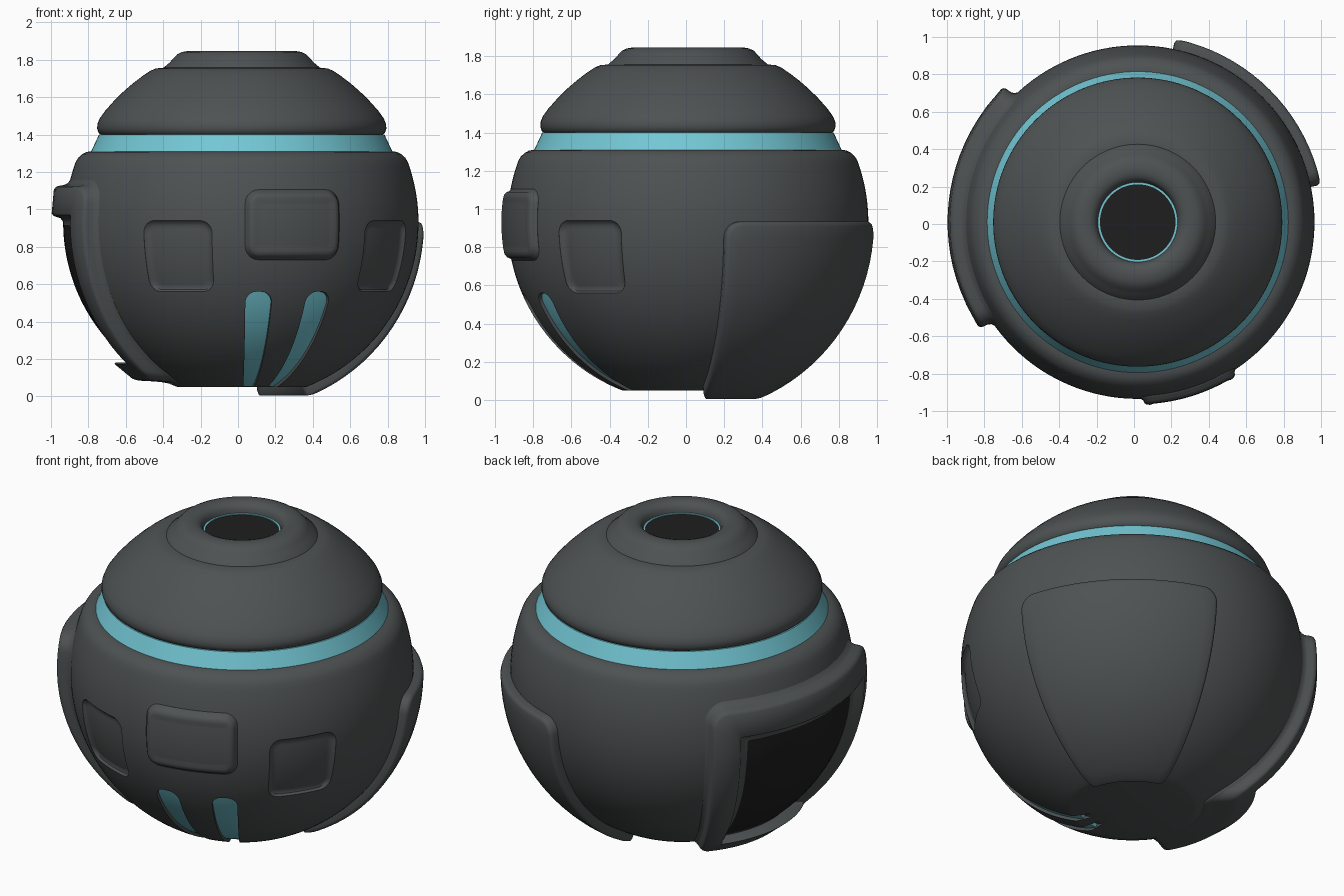
import bpy, bmesh, math
from mathutils import Vector, Matrix

if "Cube" in bpy.data.objects:
    bpy.data.objects.remove(bpy.data.objects["Cube"])

CX, CY, ZC = 0.02, 0.01, 0.93      # centre of the round hull
R0 = 0.945                         # hull radius


def material(name, rgb):
    m = bpy.data.materials.new(name)
    m.diffuse_color = (*rgb, 1)
    m.use_nodes = True
    m.node_tree.nodes["Principled BSDF"].inputs["Base Color"].default_value = m.diffuse_color
    return m


GREY = material("dark_grey", (0.076, 0.084, 0.086))
TEAL = material("teal", (0.17, 0.57, 0.66))
BLACK = material("black", (0.013, 0.013, 0.013))


def finish(name, bm, mats):
    bmesh.ops.remove_doubles(bm, verts=bm.verts, dist=1e-5)
    bmesh.ops.recalc_face_normals(bm, faces=bm.faces)
    me = bpy.data.meshes.new(name)
    bm.to_mesh(me)
    bm.free()
    ob = bpy.data.objects.new(name, me)
    bpy.context.collection.objects.link(ob)
    for m in mats:
        me.materials.append(m)
    return ob


def smooth(ob, angle=35):
    bpy.ops.object.select_all(action='DESELECT')
    ob.select_set(True)
    bpy.context.view_layer.objects.active = ob
    bpy.ops.object.shade_smooth_by_angle(angle=math.radians(angle))


def lathe(name, profile, mat, steps=128):
    """Revolve (radius, height) points around the vertical axis."""
    bm = bmesh.new()
    vs = [bm.verts.new((CX + r, CY, z)) for r, z in profile]
    es = [bm.edges.new(p) for p in zip(vs, vs[1:])]
    bmesh.ops.spin(bm, geom=vs + es, cent=(CX, CY, 0), axis=(0, 0, 1),
                   angle=math.tau, steps=steps, use_duplicate=False)
    return finish(name, bm, [mat])


def pad(name, az, half, z0, z1, loops, corner, mats, lat_min=-69):
    """Rounded-rectangle solid wrapped on the sphere.
    loops = (inset, radius) pairs from the base to the face; the face is
    filled with shrinking loops and takes the last material."""
    bm = bmesh.new()

    def ring(inset, R, s=1.0):
        lo = max(math.asin(max(-1, (z0 - ZC) / R)), math.radians(lat_min))
        hi = math.asin((z1 - ZC) / R)
        hw = math.radians(half) - inset
        hh = (hi - lo) / 2 - inset
        c = min(max(corner - inset, 0.015), hw, hh)
        arcs = []
        for k, (sx, sy) in enumerate(((1, 1), (-1, 1), (-1, -1), (1, -1))):
            arcs.append([Vector((sx * (hw - c) + c * math.cos((k + i / 7) * math.pi / 2),
                                 sy * (hh - c) + c * math.sin((k + i / 7) * math.pi / 2)))
                         for i in range(8)])
        pts = []
        for k in range(4):
            a, b = arcs[k][-1], arcs[(k + 1) % 4][0]
            pts += arcs[k] + [a.lerp(b, i / 16) for i in range(1, 16)]
        out = []
        for p in pts:
            lat, t = (lo + hi) / 2 + p.y * s, math.radians(az) + p.x * s
            r = R * math.cos(lat)
            out.append(bm.verts.new((CX + r * math.cos(t), CY + r * math.sin(t),
                                     ZC + R * math.sin(lat))))
        return out

    rings = [ring(*l) for l in loops]
    walls = len(rings) - 1
    rings += [ring(*loops[-1], 1 - i / 10) for i in range(1, 10)]
    n = len(rings[0])
    bm.faces.new(rings[0])
    for k, (a, b) in enumerate(zip(rings, rings[1:])):
        for i in range(n):
            f = bm.faces.new((a[i], a[(i + 1) % n], b[(i + 1) % n], b[i]))
            f.material_index = len(mats) - 1 if k >= walls else 0
    f = bm.faces.new(rings[-1])
    f.material_index = len(mats) - 1
    return finish(name, bm, mats)


# Round hull, flat underneath, rounded shoulder on top
hull = [(0, 0.05), (0.34, 0.05)]
for i in range(49):
    a = math.radians(-68.3 + i * (68.3 + 20) / 48)
    hull.append((R0 * math.cos(a), ZC + R0 * math.sin(a)))
hull += [(0.875, 1.275), (0.853, 1.295), (0.83, 1.307), (0.80, 1.31), (0, 1.31)]
body = lathe("hull", hull, GREY)

FRONT = -72.7                      # direction the front details face

# Recesses cut in the hull: two side windows, two light strips
cutters = []
for s in (-1, 1):
    cutters.append(pad("window_cutter", FRONT + s * 39, 12, 0.56, 0.94,
                       [(0, 1.08), (0, 0.944), (0.012, 0.93), (0.03, 0.922)],
                       0.07, [GREY]))
    cutters.append(pad("strip_cutter", FRONT + s * 11.2, 4.8, -0.05, 0.56,
                       [(0, 1.08), (0, 0.91)], 0.07, [GREY], -80))
for c in cutters:
    c.hide_render = True
    mod = body.modifiers.new("cut", 'BOOLEAN')
    mod.operation = 'DIFFERENCE'
    mod.solver = 'EXACT'
    mod.object = c
    bpy.context.view_layer.objects.active = body
    bpy.ops.object.modifier_apply(modifier=mod.name)
    bpy.data.objects.remove(c)
smooth(body)

# Glowing floors of the light strips
for s, side in ((-1, "left"), (1, "right")):
    smooth(pad(side + "_light_strip", FRONT + s * 11.2, 5.3, 0.052, 0.57,
               [(0, 0.895), (0, 0.928)], 0.03, [TEAL], -72))

# Raised plate on the front
smooth(pad("front_plate", FRONT, 16.2, 0.73, 1.105,
           [(0, 0.92), (0, 0.946), (0.012, 0.955), (0.018, 0.968), (0.03, 0.977),
            (0.05, 0.979), (0.07, 0.974)], 0.08, [GREY]), 50)

# Large raised panel on the back right
smooth(pad("back_panel", 45, 33.5, 0.0, 0.935,
           [(0, 0.9), (0, 0.94), (0, 0.98), (0.008, 0.995), (0.025, 1.0)],
           0.09, [GREY]), 50)

# Framed opening on the left with a black inset
smooth(pad("side_frame", 174.3, 40, 0.08, 1.13,
           [(-0.03, 0.91), (-0.03, 0.944), (-0.01, 0.955), (0.0, 0.97),
            (0.005, 1.0), (0.012, 1.013), (0.025, 1.02), (0.15, 1.018),
            (0.165, 1.008), (0.185, 0.97), (0.205, 0.957), (0.225, 0.955)],
           0.1, [GREY, BLACK], -66), 50)

# Teal band between hull and dome
smooth(lathe("teal_band", [(0.70, 1.305), (0.805, 1.31), (0.763, 1.40), (0.70, 1.405)], TEAL))

# Dome
smooth(lathe("dome", [(0.70, 1.395), (0.752, 1.398), (0.765, 1.408), (0.773, 1.43),
                      (0.772, 1.455), (0.76, 1.485), (0.73, 1.527), (0.68, 1.583),
                      (0.63, 1.632), (0.58, 1.675), (0.53, 1.713), (0.49, 1.74),
                      (0.46, 1.753), (0.42, 1.757), (0.38, 1.757)], GREY))

# Collar around the top opening
smooth(lathe("top_collar", [(0.42, 1.75), (0.415, 1.76), (0.385, 1.785), (0.365, 1.808),
                            (0.345, 1.829), (0.32, 1.841), (0.29, 1.846), (0.26, 1.845),
                            (0.235, 1.835), (0.22, 1.817), (0.213, 1.79), (0.213, 1.76)],
             GREY), 50)

# Teal trim ring and black lens inside the opening
smooth(lathe("lens_trim", [(0.215, 1.79), (0.202, 1.79), (0.202, 1.77)], TEAL))
smooth(lathe("lens", [(0, 1.785), (0.203, 1.785), (0.203, 1.76), (0, 1.76)], BLACK))
